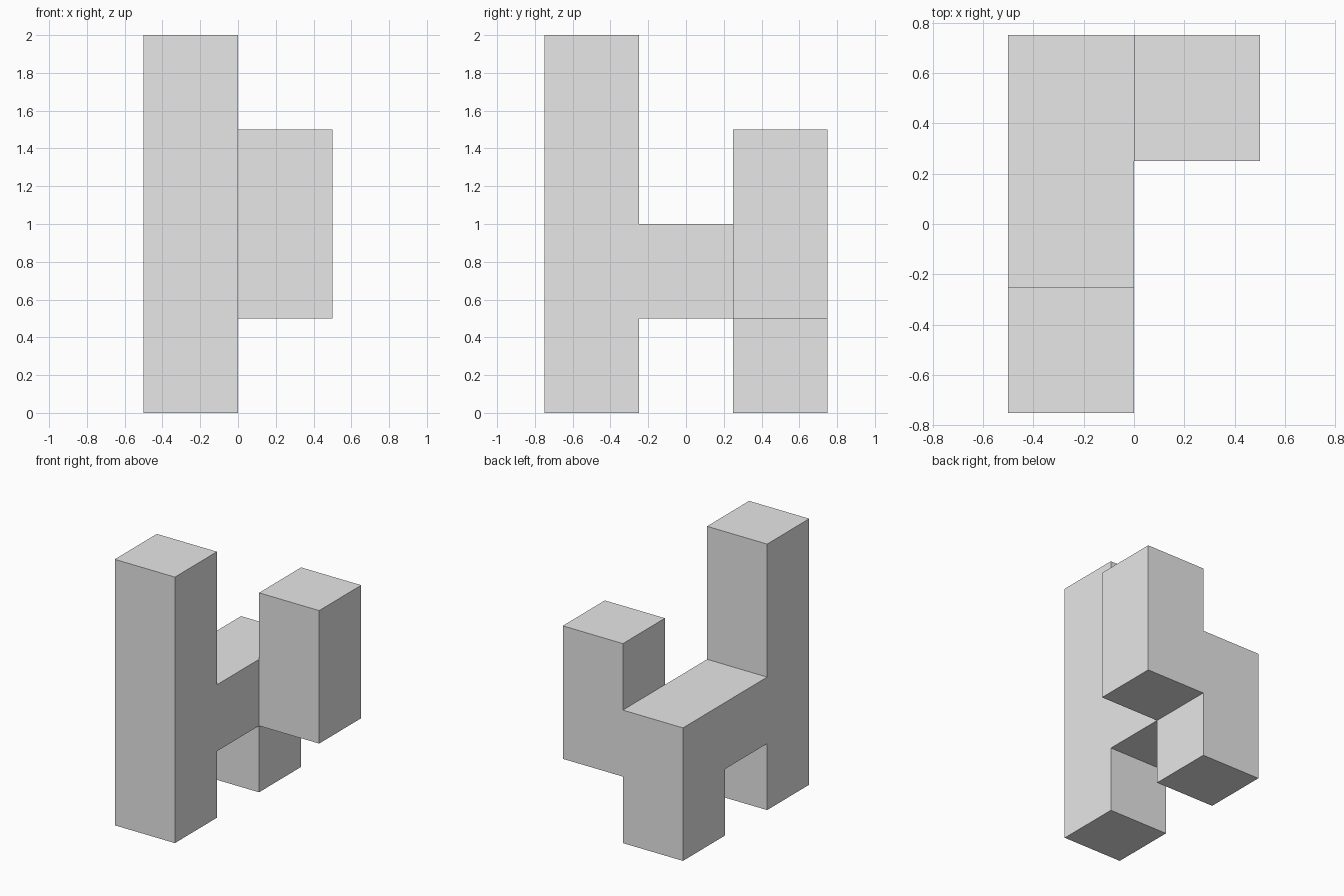
import bpy
import bmesh
from mathutils import Vector

cube = bpy.data.objects.get("Cube")
if cube:
    bpy.data.objects.remove(cube, do_unlink=True)

UNIT = 0.5                            # edge of one cubic cell
ORIGIN = Vector((-0.5, -0.75, 0.0))   # corner of cell (0, 0, 0)

grey = bpy.data.materials.new("light_grey")
grey.use_nodes = True
grey.diffuse_color = (0.8, 0.8, 0.8, 1)
grey.node_tree.nodes["Principled BSDF"].inputs["Base Color"].default_value = (0.8, 0.8, 0.8, 1)


def column(x, y, bottom, top):
    return {(x, y, z) for z in range(bottom, top)}


# Parts as stacks of cells
tall_front_post = column(0, 0, 0, 4)
bridge = column(0, 1, 1, 2)
short_back_post = column(0, 2, 0, 2)
raised_side_post = column(1, 2, 1, 3)
cells = tall_front_post | bridge | short_back_post | raised_side_post

# Outer skin: a face wherever a cell has no neighbour
bm = bmesh.new()
for cell in cells:
    centre = Vector(cell) + Vector((0.5, 0.5, 0.5))
    for axis in range(3):
        for sign in (-1, 1):
            normal = Vector((0, 0, 0))
            normal[axis] = sign
            if tuple(int(c) for c in Vector(cell) + normal) in cells:
                continue
            u, v = Vector((0, 0, 0)), Vector((0, 0, 0))
            u[(axis + 1) % 3] = 0.5
            v[(axis + 2) % 3] = 0.5 * sign
            mid = centre + normal / 2
            corners = (mid - u - v, mid + u - v, mid + u + v, mid - u + v)
            bm.faces.new([bm.verts.new(ORIGIN + p * UNIT) for p in corners])

# Weld the cells and merge coplanar faces
bmesh.ops.remove_doubles(bm, verts=bm.verts, dist=0.001)
bmesh.ops.dissolve_limit(bm, angle_limit=0.01, verts=bm.verts, edges=bm.edges)

mesh = bpy.data.meshes.new("block_body")
bm.to_mesh(mesh)
bm.free()
mesh.materials.append(grey)
body = bpy.data.objects.new("block_body", mesh)
bpy.context.collection.objects.link(body)
